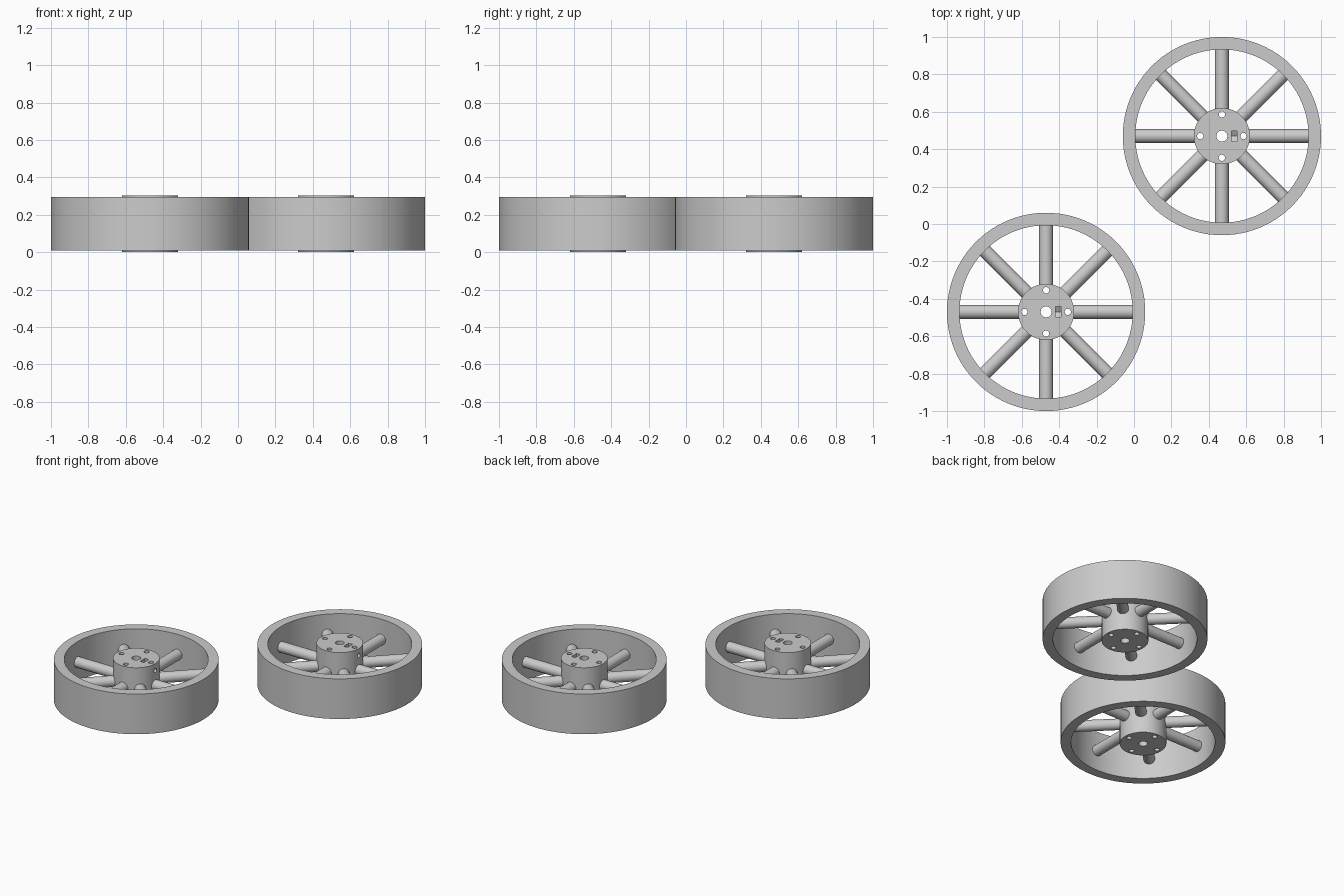
import bpy, bmesh, math
from mathutils import Matrix, Vector

cube = bpy.data.objects.get("Cube")
if cube:
    bpy.data.objects.remove(cube, do_unlink=True)

RIM_R, RIM_IN, HUB_R, SPOKE_R = 0.53, 0.463, 0.15, 0.037
HUB_H, OFFSET = 0.304, 0.47
MID = HUB_H / 2

grey = bpy.data.materials.new("plain_grey")
grey.use_nodes = True
grey.diffuse_color = (0.6, 0.6, 0.6, 1)
grey.node_tree.nodes["Principled BSDF"].inputs["Base Color"].default_value = (0.6, 0.6, 0.6, 1)


def make_object(name, bm):
    bmesh.ops.recalc_face_normals(bm, faces=bm.faces)
    mesh = bpy.data.meshes.new(name)
    bm.to_mesh(mesh)
    bm.free()
    mesh.materials.append(grey)
    obj = bpy.data.objects.new(name, mesh)
    bpy.context.collection.objects.link(obj)
    return obj


def add_rod(bm, start, end, radius, sides):
    start, end = Vector(start), Vector(end)
    axis = end - start
    turn = axis.to_track_quat('Z', 'Y').to_matrix().to_4x4()
    bmesh.ops.create_cone(bm, cap_ends=True, segments=sides, radius1=radius, radius2=radius,
                          depth=axis.length, matrix=Matrix.Translation((start + end) / 2) @ turn)


def smooth(mesh):
    for poly in mesh.polygons:
        poly.use_smooth = True
    mesh.set_sharp_from_angle(angle=math.radians(35))


def rod_cutter(start, end, radius, sides):
    bm = bmesh.new()
    add_rod(bm, start, end, radius, sides)
    return make_object("cutter", bm)


# Rim: rectangular section revolved round the axle
bm = bmesh.new()
section = [(RIM_IN, 0.01), (RIM_R, 0.01), (RIM_R, 0.295), (RIM_IN, 0.295)]
verts = [bm.verts.new((r, 0, z)) for r, z in section]
edges = [bm.edges.new((verts[i], verts[(i + 1) % 4])) for i in range(4)]
bmesh.ops.spin(bm, geom=verts + edges, cent=(0, 0, 0), axis=(0, 0, 1),
               angle=math.tau, steps=96, use_merge=True)
bmesh.ops.remove_doubles(bm, verts=bm.verts, dist=0.0001)
rim = make_object("rim", bm)

# Eight round spokes
bm = bmesh.new()
for i in range(8):
    a = i * math.tau / 8
    ray = Vector((math.cos(a), math.sin(a), 0))
    up = Vector((0, 0, MID))
    add_rod(bm, ray * 0.138 + up, ray * (RIM_IN + 0.01) + up, SPOKE_R, 32)
spokes = make_object("spokes", bm)

# Hub with axle bore, four bolt holes, set-screw hole and nut slot
bm = bmesh.new()
add_rod(bm, (0, 0, 0), (0, 0, HUB_H), HUB_R, 64)
hub = make_object("hub", bm)

cutters = [rod_cutter((0, 0, -0.1), (0, 0, 0.4), 0.03, 12)]
for i in range(4):
    a = i * math.tau / 4
    x, y = 0.116 * math.cos(a), 0.116 * math.sin(a)
    cutters.append(rod_cutter((x, y, -0.1), (x, y, 0.4), 0.017, 16))
cutters.append(rod_cutter((0.01, 0, 0.255), (0.2, 0, 0.255), 0.015, 16))

bm = bmesh.new()
outline = [(-0.028, 0.35), (-0.028, 0.239), (0, 0.223), (0.028, 0.239), (0.028, 0.35)]
face = bm.faces.new([bm.verts.new((0.05, y, z)) for y, z in outline])
side = bmesh.ops.extrude_face_region(bm, geom=[face])["geom"]
bmesh.ops.translate(bm, vec=(0.03, 0, 0), verts=[v for v in side if isinstance(v, bmesh.types.BMVert)])
cutters.append(make_object("cutter", bm))

for cutter in cutters:
    cutter.hide_render = True
    mod = hub.modifiers.new("cut", 'BOOLEAN')
    mod.operation, mod.solver, mod.object = 'DIFFERENCE', 'EXACT', cutter
bpy.context.view_layer.update()
cut_mesh = bpy.data.meshes.new_from_object(hub.evaluated_get(bpy.context.evaluated_depsgraph_get()))
hub.modifiers.clear()
hub.data = cut_mesh
for cutter in cutters:
    bpy.data.objects.remove(cutter, do_unlink=True)

# Two identical wheels set diagonally
for part in (rim, spokes, hub):
    smooth(part.data)
    name = part.name
    twin = part.copy()
    bpy.context.collection.objects.link(twin)
    part.name, twin.name = "front_wheel_" + name, "back_wheel_" + name
    part.location = (-OFFSET, -OFFSET, 0)
    twin.location = (OFFSET, OFFSET, 0)
